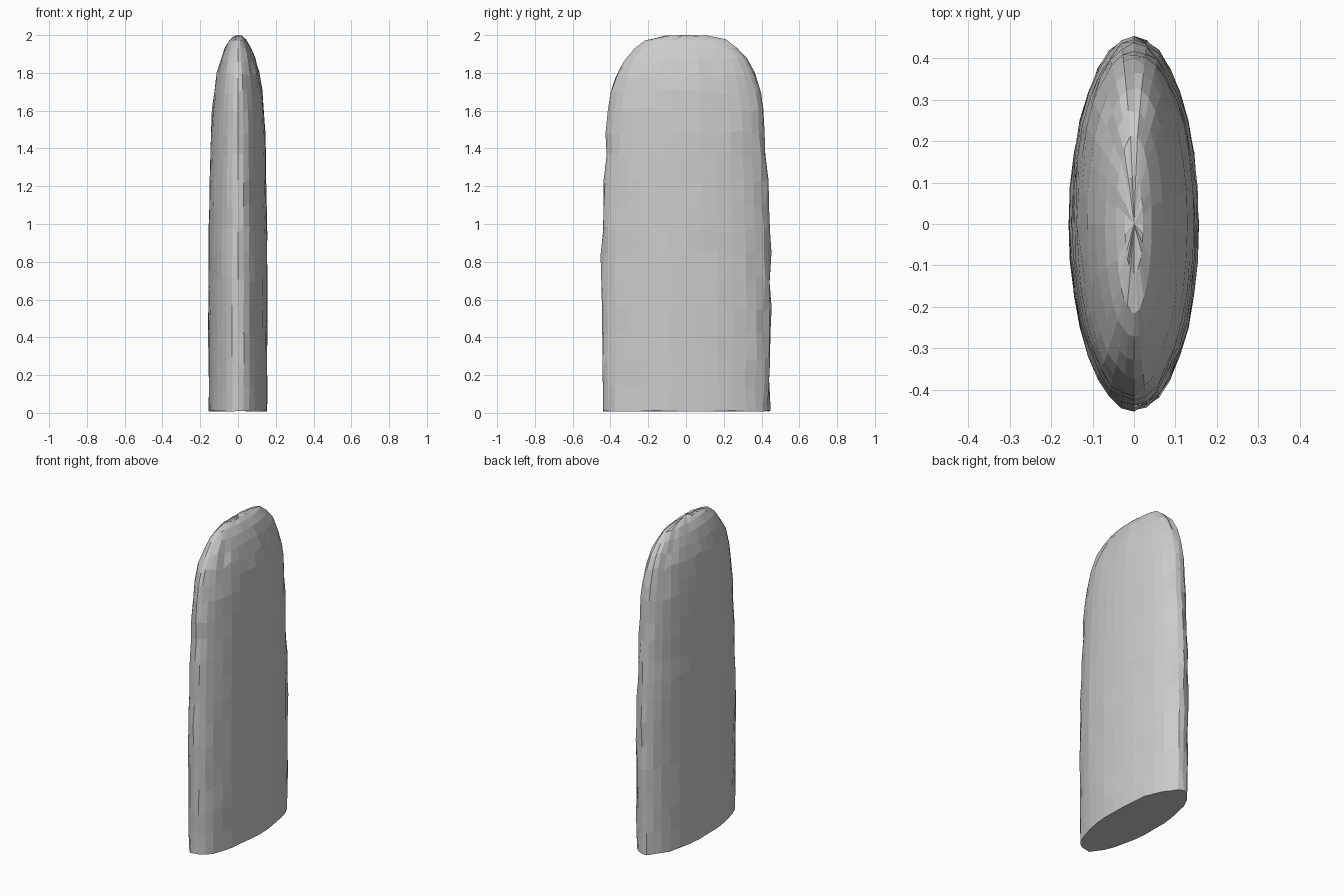
import bpy, bmesh, math, random

if "Cube" in bpy.data.objects:
    bpy.data.objects.remove(bpy.data.objects["Cube"])

random.seed(4)
SIDES = 32

# Slab profile: height, half thickness (x), half width (y)
PROFILE = [
    (0.01, 0.155, 0.444), (0.14, 0.155, 0.444), (0.28, 0.155, 0.445),
    (0.42, 0.156, 0.446), (0.56, 0.156, 0.448), (0.70, 0.156, 0.448),
    (0.84, 0.155, 0.446), (0.97, 0.155, 0.444), (1.10, 0.153, 0.438),
    (1.23, 0.150, 0.431), (1.36, 0.148, 0.425), (1.48, 0.145, 0.420),
    (1.60, 0.138, 0.412), (1.70, 0.128, 0.396), (1.79, 0.114, 0.370),
    (1.87, 0.093, 0.327), (1.93, 0.070, 0.275), (1.975, 0.043, 0.215),
    (1.993, 0.022, 0.120),
]


def jitter(a):
    return random.uniform(-a, a)


bm = bmesh.new()

# Oval rings with slight hand-hewn unevenness
rings = []
for i, (z, hx, hy) in enumerate(PROFILE):
    ring = []
    for k in range(SIDES):
        a = 2 * math.pi * k / SIDES
        s = 1 + jitter(0.015)
        dz = jitter(0.004 if i == 0 or z > 1.9 else 0.018)
        ring.append(bm.verts.new((hx * s * math.cos(a), hy * s * math.sin(a),
                                  min(z + dz, 2.0))))
    rings.append(ring)

# Walls
for low, high in zip(rings, rings[1:]):
    for k in range(SIDES):
        n = (k + 1) % SIDES
        bm.faces.new((low[k], low[n], high[n], high[k]))

# Flat underside and rounded crown
bm.faces.new(rings[0][::-1])
crown = bm.verts.new((0, 0, 2.0))
for k in range(SIDES):
    bm.faces.new((rings[-1][k], rings[-1][(k + 1) % SIDES], crown))

bmesh.ops.recalc_face_normals(bm, faces=bm.faces)
mesh = bpy.data.meshes.new("standing_slab")
bm.to_mesh(mesh)
bm.free()
slab = bpy.data.objects.new("standing_slab", mesh)
bpy.context.collection.objects.link(slab)
